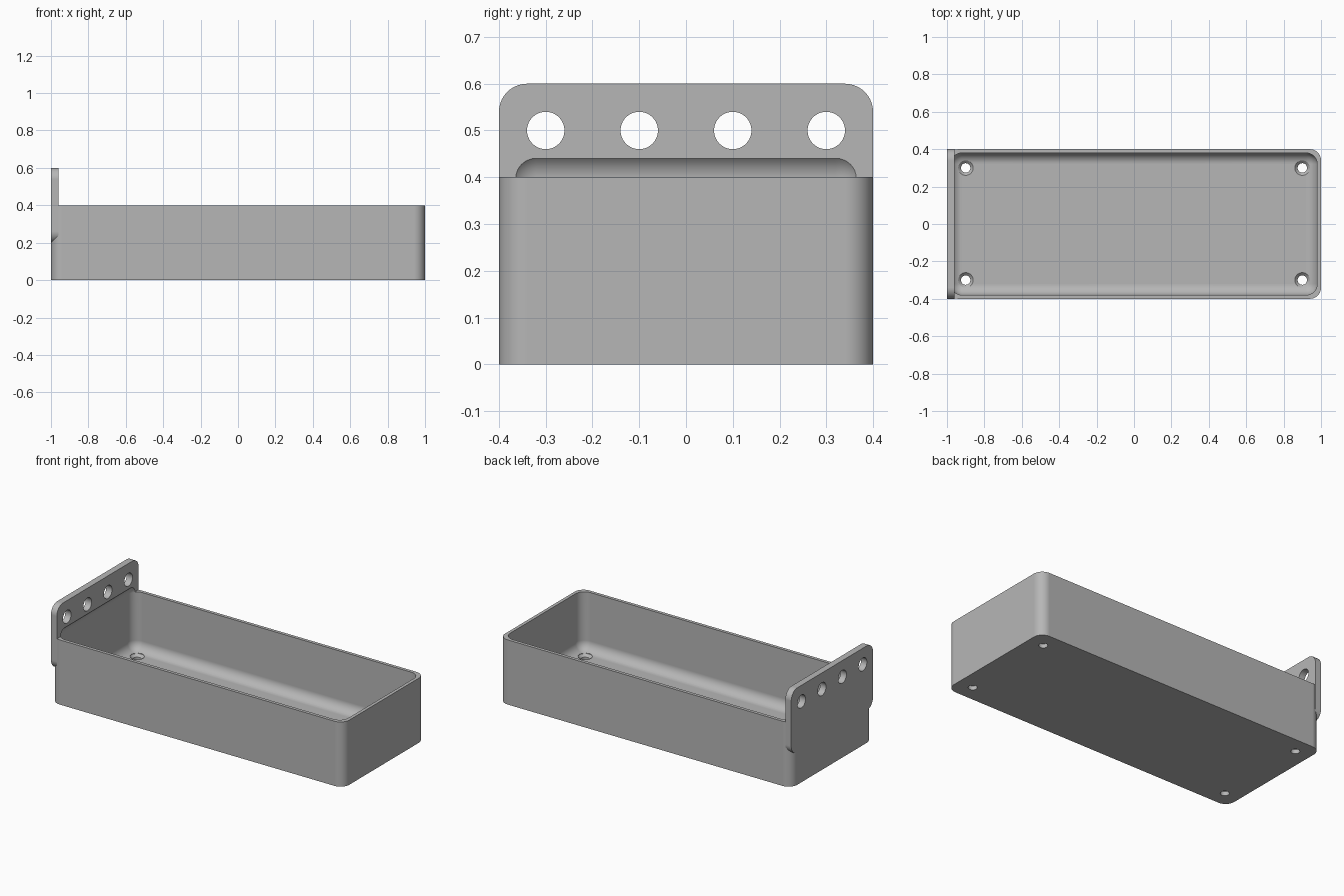
import bpy, bmesh, math
from mathutils import Matrix, Vector

if "Cube" in bpy.data.objects:
    bpy.data.objects.remove(bpy.data.objects["Cube"], do_unlink=True)

RADIUS = 0.06      # shared corner radius
FLOOR = 0.04
STEPS = 10

grey = bpy.data.materials.new("plain_grey")
grey.use_nodes = True
colour = (0.47, 0.47, 0.47, 1)
grey.diffuse_color = colour
grey.node_tree.nodes["Principled BSDF"].inputs["Base Color"].default_value = colour


def finish(bm, name):
    bmesh.ops.recalc_face_normals(bm, faces=bm.faces)
    mesh = bpy.data.meshes.new(name)
    bm.to_mesh(mesh)
    bm.free()
    mesh.materials.append(grey)
    obj = bpy.data.objects.new(name, mesh)
    bpy.context.collection.objects.link(obj)
    return obj


def rounded_box(name, low, high, axis=None):
    """Box between two corners; rounds edges along one axis, or all edges."""
    low, high = Vector(low), Vector(high)
    bm = bmesh.new()
    bmesh.ops.create_cube(bm, size=1)
    bmesh.ops.scale(bm, vec=high - low, verts=bm.verts)
    bmesh.ops.translate(bm, vec=(low + high) / 2, verts=bm.verts)
    edges = [e for e in bm.edges if axis is None
             or abs((e.verts[0].co - e.verts[1].co).normalized()[axis]) > 0.9]
    bmesh.ops.bevel(bm, geom=edges, offset=RADIUS, segments=STEPS,
                    profile=0.5, affect='EDGES')
    return finish(bm, name)


def turned_pin(bm, profile, matrix, sides=40):
    """Closed round pin from (radius, height) pairs."""
    rings = []
    for r, h in profile:
        turns = [math.tau * i / sides for i in range(sides)]
        rings.append([bm.verts.new(matrix @ Vector((r * math.cos(t), r * math.sin(t), h)))
                      for t in turns])
    for a, b in zip(rings, rings[1:]):
        for i in range(sides):
            j = (i + 1) % sides
            bm.faces.new((a[i], a[j], b[j], b[i]))
    bm.faces.new(rings[0][::-1])
    bm.faces.new(rings[-1])


# Tray block and the upright end plate
tray = rounded_box("tray", (-1, -0.4, 0), (1, 0.4, 0.4), axis=2)
plate = rounded_box("end_plate_helper", (-1, -0.4, 0.2), (-0.96, 0.4, 0.6), axis=0)

# Hollow with every edge rounded; its upper end also scoops the plate
hollow = rounded_box("hollow_cutter", (-0.98, -0.38, FLOOR), (0.98, 0.38, 0.456))

# Countersunk floor holes and round plate holes
bm = bmesh.new()
sink = [(0.025, -0.05), (0.025, FLOOR - 0.015), (0.04, FLOOR), (0.04, FLOOR + 0.04)]
for x in (-0.9, 0.9):
    for y in (-0.3, 0.3):
        turned_pin(bm, sink, Matrix.Translation((x, y, 0)))
for y in (-0.3, -0.1, 0.1, 0.3):
    turned_pin(bm, [(0.04, -0.1), (0.04, 0.1)],
               Matrix.Translation((-0.98, y, 0.5)) @ Matrix.Rotation(math.pi / 2, 4, 'Y'))
holes = finish(bm, "hole_cutter")

# Combine into one solid
for operand, operation in ((plate, 'UNION'), (hollow, 'DIFFERENCE'), (holes, 'DIFFERENCE')):
    operand.hide_render = True
    mod = tray.modifiers.new(operand.name, 'BOOLEAN')
    mod.operation, mod.object, mod.solver = operation, operand, 'EXACT'

bpy.context.view_layer.update()
solid = bpy.data.meshes.new_from_object(tray.evaluated_get(bpy.context.evaluated_depsgraph_get()))
tray.modifiers.clear()
tray.data = solid
for helper in (plate, hollow, holes):
    bpy.data.objects.remove(helper, do_unlink=True)

# Smooth curves, crisp edges, level flats
bpy.ops.object.select_all(action='DESELECT')
tray.select_set(True)
bpy.context.view_layer.objects.active = tray
bpy.ops.object.shade_smooth_by_angle(angle=math.radians(25))
weighted = tray.modifiers.new("level_flats", 'WEIGHTED_NORMAL')
weighted.keep_sharp = True
